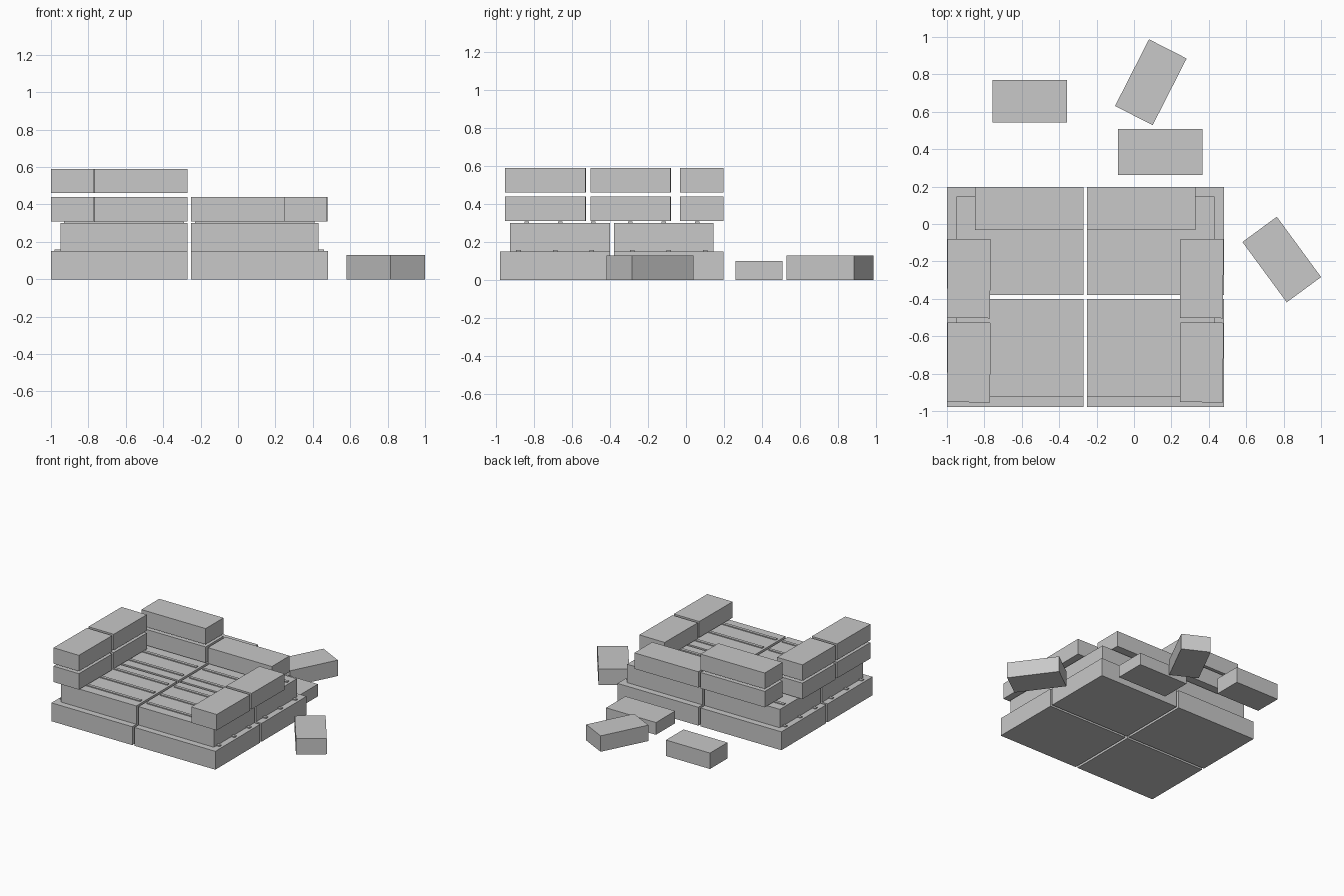
import bpy
import math

cube = bpy.data.objects.get("Cube")
if cube:
    bpy.data.objects.remove(cube, do_unlink=True)

grey = bpy.data.materials.new("stone_grey")
grey.use_nodes = True
grey.diffuse_color = (0.58, 0.58, 0.58, 1)
grey.node_tree.nodes["Principled BSDF"].inputs["Base Color"].default_value = (0.58, 0.58, 0.58, 1)


def block(name, x, y, z, turn=0):
    """Box spanning the given (low, high) ranges, turned about its own centre."""
    spans = (x, y, z)
    bpy.ops.mesh.primitive_cube_add(size=1, location=[(a + b) / 2 for a, b in spans])
    obj = bpy.context.object
    obj.name = name
    obj.scale = [b - a for a, b in spans]
    obj.rotation_euler.z = math.radians(turn)
    obj.data.materials.append(grey)
    return obj


def loose(name, cx, cy, length, width, height, turn=0):
    block(name, (cx - length / 2, cx + length / 2), (cy - width / 2, cy + width / 2),
          (0, height), turn)


# Two stepped courses of four large slabs, each with three thin ridges on top
seam_x, seam_y, gap = -0.26, -0.39, 0.01
for course, reach_x, reach_y, low in (("base", 0.74, 0.588, 0), ("upper", 0.69, 0.536, 0.15)):
    top = low + 0.15
    for sx, side in ((-1, "right"), (1, "left")):
        for sy, end in ((-1, "front"), (1, "back")):
            x = sorted((seam_x + sx * gap, seam_x + sx * reach_x))
            y = sorted((seam_y + sy * gap, seam_y + sy * reach_y))
            name = f"{course}_slab_{side}_{end}"
            block(name, x, y, (low, top))
            middle = sum(y) / 2
            for i in (-1, 0, 1):
                r = middle + i * (y[1] - y[0]) / 3
                block(f"{name}_ridge", (x[0] + 0.02, x[1] - 0.02),
                      (r - 0.012, r + 0.012), (top - 0.01, top + 0.008))

# Low walls: two courses on the right side, one on the left
first, second = (0.31, 0.44), (0.46, 0.59)
front_y, rear_y, back_y = (-0.953, -0.527), (-0.503, -0.08), (-0.032, 0.198)
for z in (first, second):
    block("right_wall_front_block", (-0.998, -0.768), front_y, z, -0.5)
    block("right_wall_rear_block", (-0.998, -0.768), rear_y, z, -0.5)
    block("back_wall_right_block", (-0.85, -0.27), back_y, z)
block("left_wall_front_block", (0.247, 0.477), front_y, first, -0.5)
block("left_wall_rear_block", (0.247, 0.477), rear_y, first, -0.5)
block("back_wall_left_block", (-0.25, 0.328), back_y, first)

# Fallen blocks lying on the ground
loose("fallen_block_side", 0.79, -0.19, 0.4, 0.228, 0.13, -53.7)
loose("fallen_block_far", 0.09, 0.758, 0.4, 0.226, 0.13, 63)
loose("fallen_block_right", -0.557, 0.657, 0.398, 0.226, 0.13)
loose("fallen_slab_middle", 0.14, 0.385, 0.45, 0.248, 0.1)
